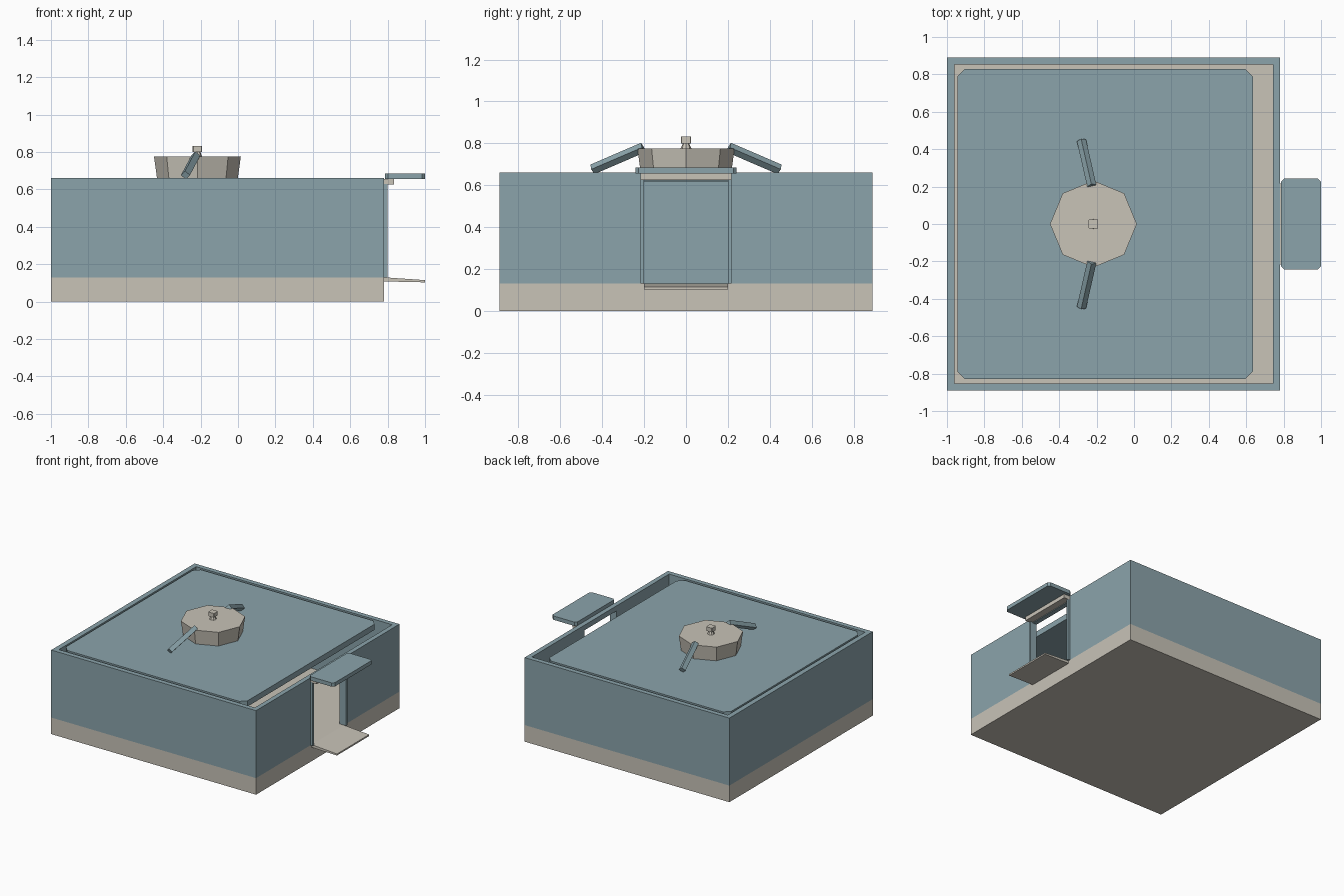
import bpy
import bmesh
from math import cos, sin, pi, radians
from mathutils import Vector, Matrix

if "Cube" in bpy.data.objects:
    bpy.data.objects.remove(bpy.data.objects["Cube"], do_unlink=True)


def material(name, colour):
    m = bpy.data.materials.new(name)
    m.use_nodes = True
    m.diffuse_color = (*colour, 1)
    m.node_tree.nodes["Principled BSDF"].inputs["Base Color"].default_value = (*colour, 1)
    return m


TEAL = material("dusty teal", (0.258, 0.371, 0.407))
BEIGE = material("warm beige", (0.578, 0.546, 0.477))


def finish(name, bm, mat):
    bmesh.ops.recalc_face_normals(bm, faces=bm.faces)
    mesh = bpy.data.meshes.new(name)
    bm.to_mesh(mesh)
    bm.free()
    mesh.materials.append(mat)
    obj = bpy.data.objects.new(name, mesh)
    bpy.context.collection.objects.link(obj)
    return obj


def loft(name, lower, upper, mat):
    """Solid between two matching loops of points."""
    bm = bmesh.new()
    a = [bm.verts.new(p) for p in lower]
    b = [bm.verts.new(p) for p in upper]
    bm.faces.new(a)
    bm.faces.new(b)
    for i in range(len(a)):
        j = (i + 1) % len(a)
        bm.faces.new((a[i], a[j], b[j], b[i]))
    return finish(name, bm, mat)


def slab(name, x, y, z, mat, cut=0):
    """Box given by its ranges, with optional cut vertical corners."""
    (x0, x1), (y0, y1) = x, y
    if cut:
        plan = [(x0 + cut, y0), (x1 - cut, y0), (x1, y0 + cut), (x1, y1 - cut),
                (x1 - cut, y1), (x0 + cut, y1), (x0, y1 - cut), (x0, y0 + cut)]
    else:
        plan = [(x0, y0), (x1, y0), (x1, y1), (x0, y1)]
    return loft(name, [(*p, z[0]) for p in plan], [(*p, z[1]) for p in plan], mat)


def ring(cx, r, z, sides, turn=0):
    return [(cx + r * cos(turn + 2 * pi * i / sides),
             r * sin(turn + 2 * pi * i / sides), z) for i in range(sides)]


def carve(obj, cutter):
    mod = obj.modifiers.new("cut", 'BOOLEAN')
    mod.operation = 'DIFFERENCE'
    mod.solver = 'EXACT'
    mod.object = cutter
    bpy.context.view_layer.objects.active = obj
    bpy.ops.object.modifier_apply(modifier=mod.name)
    bpy.data.objects.remove(cutter, do_unlink=True)


# Base and hollow walls with a doorway
FLOOR, RIM = 0.13, 0.66
slab("base", (-1, 0.78), (-0.89, 0.89), (0, FLOOR), BEIGE)
walls = slab("walls", (-1, 0.78), (-0.89, 0.89), (FLOOR, RIM), TEAL)
carve(walls, slab("room_cutter", (-0.96, 0.743), (-0.852, 0.852), (0, 1), TEAL))
carve(walls, slab("door_cutter", (0.7, 0.9), (-0.2, 0.2), (0, 0.62), TEAL))

# Roof panel set inside the walls
slab("roof_panel", (-0.945, 0.635), (-0.83, 0.83), (0.615, RIM), TEAL, cut=0.042)

# Doorway posts, lintel, canopy and ramp
for side, s in (("left", 1), ("right", -1)):
    ys = sorted((s * 0.2, s * 0.217))
    slab(f"door_post_{side}", (0.78, 0.8), ys, (FLOOR, 0.63), TEAL)
slab("door_lintel", (0.78, 0.835), (-0.217, 0.217), (0.625, 0.656), BEIGE)
slab("canopy", (0.785, 1), (-0.242, 0.242), (0.655, 0.685), TEAL, cut=0.016)
profile = [(0.78, 0.108), (1, 0.103), (1, 0.115), (0.78, 0.13)]
loft("ramp", [(x, -0.2, z) for x, z in profile],
     [(x, 0.2, z) for x, z in profile], BEIGE)

# Eight-sided roof hub with knob
HUB = -0.217
loft("roof_hub", ring(HUB, 0.216, RIM, 8), ring(HUB, 0.232, 0.775, 8), BEIGE)
loft("knob_stem", ring(HUB, 0.026, 0.775, 8), ring(HUB, 0.014, 0.802, 8), BEIGE)
slab("knob", (HUB - 0.025, HUB + 0.025), (-0.025, 0.025), (0.8, 0.832), BEIGE, cut=0.004)

# Sloping square arms, turned on edge
for side, s in (("back", 1), ("front", -1)):
    start = Vector((-0.226, s * 0.205, 0.78))
    end = Vector((-0.281, s * 0.447, 0.676))
    along = end - start
    bm = bmesh.new()
    bmesh.ops.create_cube(bm, size=1)
    turn = along.to_track_quat('Z', 'Y').to_matrix().to_4x4()
    roll = Matrix.Rotation(radians(45), 4, 'Z')
    scale = Matrix.Diagonal((0.035, 0.035, along.length, 1))
    bm.transform(Matrix.Translation((start + end) / 2) @ turn @ roll @ scale)
    finish(f"{side}_arm", bm, TEAL)
